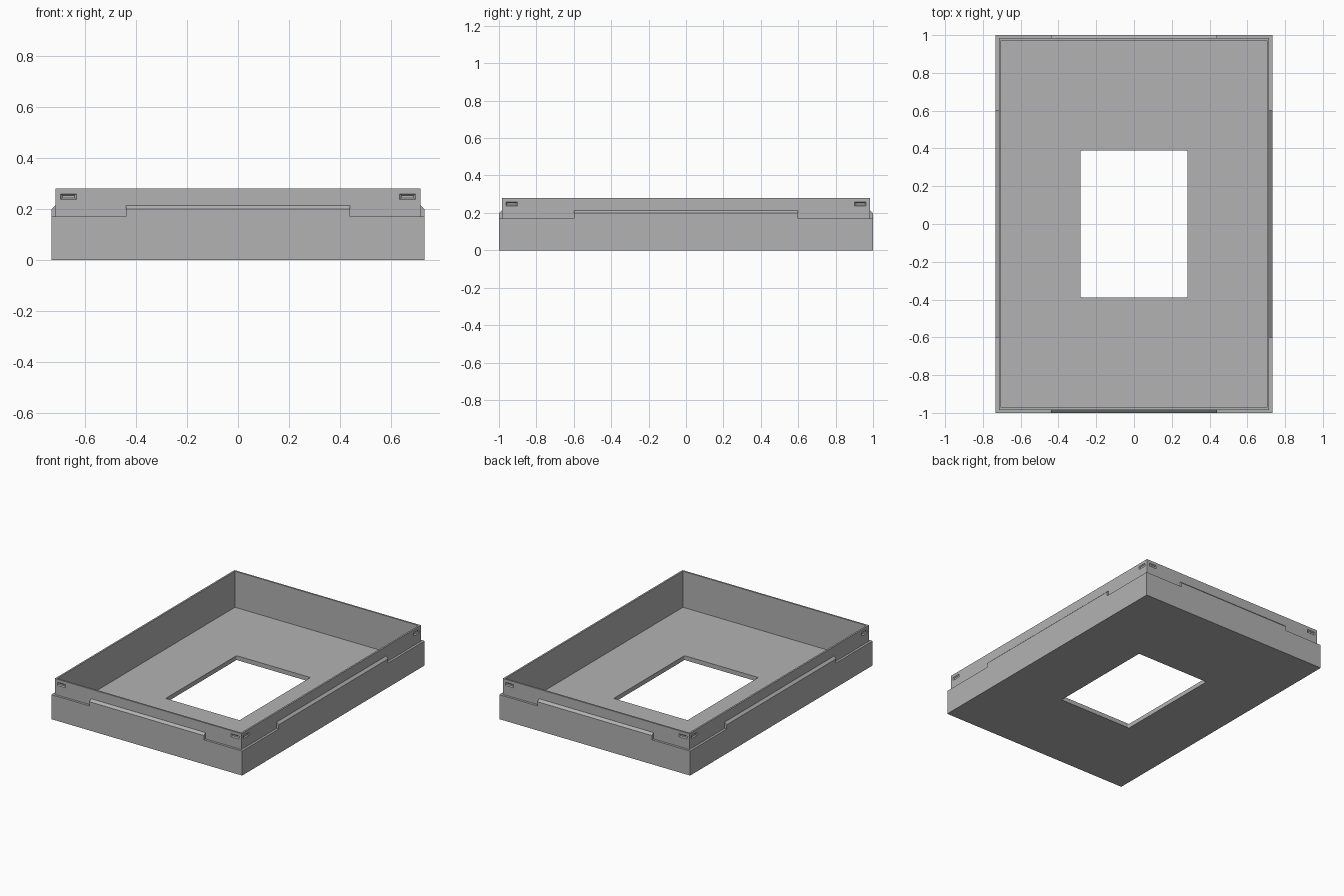
import bpy
import bmesh
from mathutils import Matrix, Vector

if "Cube" in bpy.data.objects:
    bpy.data.objects.remove(bpy.data.objects["Cube"])

HALF_X, HALF_Y = 0.732, 1.0      # outer half size
STEP, TOP, FLOOR = 0.17, 0.28, 0.03
RIM_IN, WALL_IN = 0.016, 0.028   # insets of the rim's outer and inner faces

grey = bpy.data.materials.new("plain_grey")
grey.use_nodes = True
colour = (0.448, 0.448, 0.448, 1)
grey.diffuse_color = colour
grey.node_tree.nodes["Principled BSDF"].inputs["Base Color"].default_value = colour


def finish(bm, name):
    bmesh.ops.recalc_face_normals(bm, faces=bm.faces)
    mesh = bpy.data.meshes.new(name)
    bm.to_mesh(mesh)
    bm.free()
    mesh.materials.append(grey)
    obj = bpy.data.objects.new(name, mesh)
    bpy.context.collection.objects.link(obj)
    return obj


def loft(bm, rings, closed=False):
    """Join rings of points with quads, capping the ends unless closed."""
    rings = [[bm.verts.new(p) for p in ring] for ring in rings]
    pairs = list(zip(rings, rings[1:]))
    if closed:
        pairs.append((rings[-1], rings[0]))
    else:
        bm.faces.new(rings[0])
        bm.faces.new(rings[-1])
    for a, b in pairs:
        for i in range(len(a)):
            j = (i + 1) % len(a)
            bm.faces.new((a[i], a[j], b[j], b[i]))


def rectangle(hx, hy, z):
    return [Vector((sx * hx, sy * hy, z))
            for sx, sy in ((-1, -1), (1, -1), (1, 1), (-1, 1))]


# Tray body: outer wall, stepped rim, inner wall, floor and window
def inset(d, z):
    return rectangle(HALF_X - d, HALF_Y - d, z)


HOLE_X, HOLE_Y = 0.283, 0.388
bm = bmesh.new()
loft(bm, [inset(0, 0), inset(0, STEP), inset(RIM_IN, STEP), inset(RIM_IN, TOP),
          inset(WALL_IN, TOP), inset(WALL_IN, FLOOR),
          rectangle(HOLE_X, HOLE_Y, FLOOR), rectangle(HOLE_X, HOLE_Y, 0)], closed=True)
corners = [e for e in bm.edges
           if all(abs(v.co.x) < HOLE_X + 0.01 for v in e.verts)
           and abs(e.verts[0].co.z - e.verts[1].co.z) > 0.01]
bmesh.ops.bevel(bm, geom=corners, offset=0.006, segments=3, affect='EDGES', profile=0.5)
tray = finish(bm, "tray")


# Lips and latch notches, defined for a wall facing -y at distance reach
def lip(bm, half, reach, turn):
    back = -reach + RIM_IN + 0.004
    profile = [(-reach, STEP - 0.02), (-reach, 0.199), (-reach + RIM_IN, 0.214),
               (back, 0.214), (back, STEP - 0.02)]
    loft(bm, [[turn @ Vector((x, y, z)) for y, z in profile] for x in (-half, half)])


def notch(bm, x, reach, turn):
    face = -reach + RIM_IN
    rings = []
    for y, hx, hz in ((face - 0.004, 0.031, 0.011), (face, 0.031, 0.011),
                      (face + 0.007, 0.024, 0.005)):
        rings.append([turn @ (p + Vector((x, y, 0.248)))
                      for p in (Vector((-hx, 0, -hz)), Vector((hx, 0, -hz)),
                                Vector((hx, 0, hz)), Vector((-hx, 0, hz)))])
    loft(bm, rings)


lips, notches = bmesh.new(), bmesh.new()
for quarter in range(4):
    turn = Matrix.Rotation(quarter * 1.5707963, 3, 'Z')
    short = quarter % 2 == 0
    reach = HALF_Y if short else HALF_X
    lip(lips, 0.44 if short else 0.6, reach, turn)
    for side in (-1, 1):
        notch(notches, side * (0.666 if short else 0.932), reach, turn)

# Merge the lips, cut the notches, then drop the helpers
helpers = [(finish(lips, "side_lips"), 'UNION'),
           (finish(notches, "latch_notches"), 'DIFFERENCE')]
bpy.context.view_layer.objects.active = tray
for helper, operation in helpers:
    helper.hide_render = True
    mod = tray.modifiers.new(helper.name, 'BOOLEAN')
    mod.operation, mod.object, mod.solver = operation, helper, 'EXACT'
    bpy.ops.object.modifier_apply(modifier=mod.name)
    bpy.data.objects.remove(helper)
